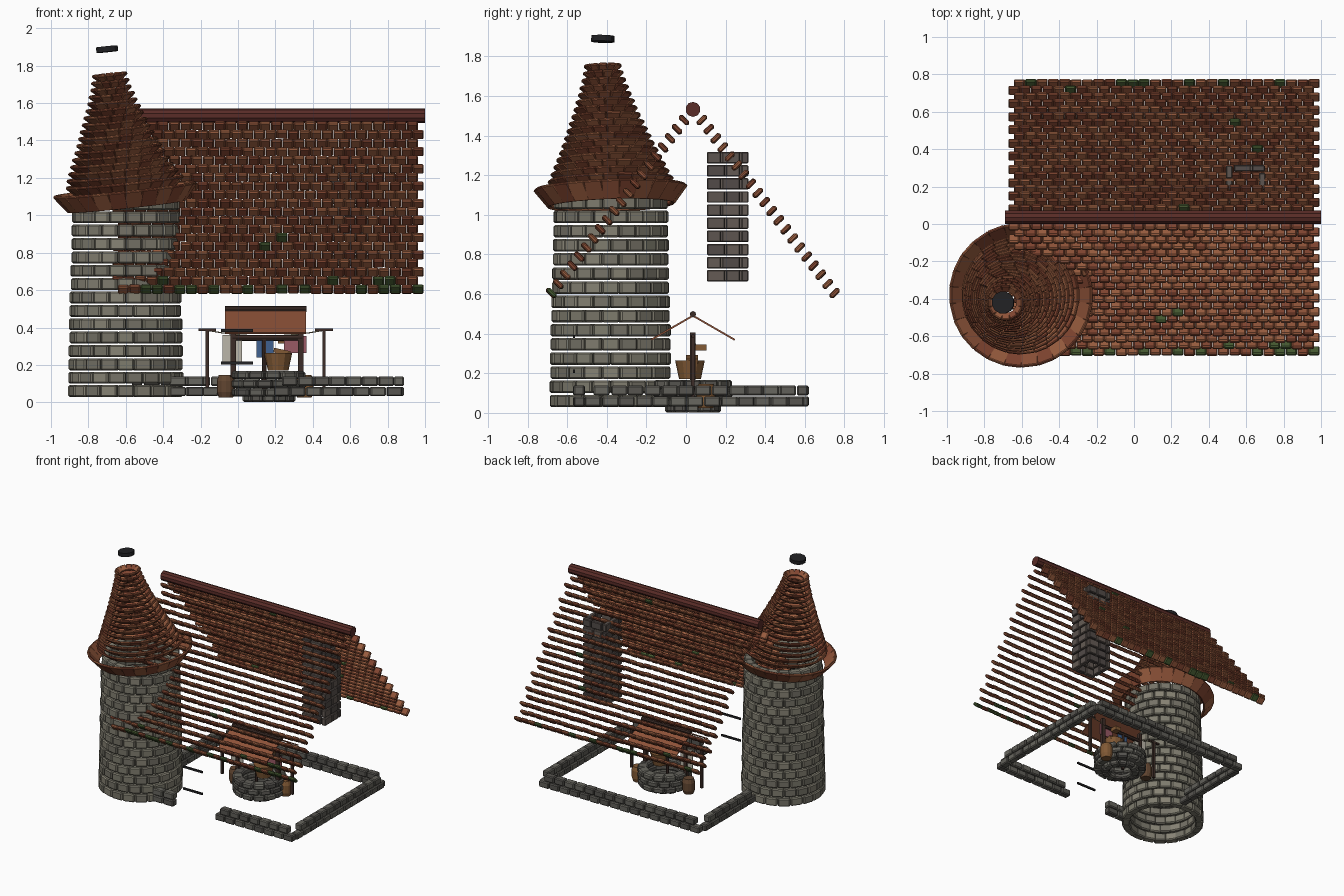
import bpy, bmesh, random
from math import pi, cos, sin, radians, atan2, hypot
from mathutils import Matrix, Vector

if "Cube" in bpy.data.objects:
    bpy.data.objects.remove(bpy.data.objects["Cube"])

random.seed(4)
T = Matrix.Translation
R = lambda deg, axis: Matrix.Rotation(radians(deg), 4, axis)
jit = lambda a: random.uniform(-a, a)


def mat(name, *rgb):
    m = bpy.data.materials.new(name)
    m.diffuse_color = (*rgb, 1)
    m.use_nodes = True
    m.node_tree.nodes["Principled BSDF"].inputs["Base Color"].default_value = m.diffuse_color
    return m


TILE = [mat("tile_a", .27, .085, .04), mat("tile_b", .22, .06, .03),
        mat("tile_c", .32, .11, .05), mat("moss", .06, .10, .03)]
STONE = [mat("stone_a", .21, .20, .155), mat("stone_b", .18, .17, .135), mat("stone_c", .24, .225, .175)]
DARK = [mat("rock_a", .12, .115, .10), mat("rock_b", .095, .09, .08), mat("rock_c", .14, .135, .115)]
BRICK = [mat("brick_a", .11, .09, .08), mat("brick_b", .085, .07, .065), mat("brick_c", .13, .105, .09)]
RIDGE, IRON = mat("ridge", .10, .025, .02), mat("iron", .015, .015, .017)
TIMBER, WOOD = mat("timber", .045, .025, .02), mat("wood", .22, .10, .035)
ROPE = mat("rope", .3, .25, .15)


def finish(bm, name, mats, bevel=0):
    me = bpy.data.meshes.new(name)
    bm.to_mesh(me)
    bm.free()
    ob = bpy.data.objects.new(name, me)
    bpy.context.collection.objects.link(ob)
    for m in mats:
        me.materials.append(m)
    if bevel:
        b = ob.modifiers.new("bevel", 'BEVEL')
        b.width, b.segments = bevel, 1
    return ob


def blocks(name, items, mats, bevel=.006):
    """One object from many boxes: (matrix, size, material index)."""
    bm = bmesh.new()
    for m, size, k in items:
        vs = bmesh.ops.create_cube(bm, size=1, matrix=m @ Matrix.Diagonal((*size, 1)))["verts"]
        for f in {f for v in vs for f in v.link_faces}:
            f.material_index = k
    return finish(bm, name, mats, bevel)


def box(name, c, size, m, rot=None, bevel=0):
    return blocks(name, [(T(c) @ (rot or Matrix()), size, 0)], [m], bevel)


def rod(name, p, q, r, m, sides=8, r2=None):
    p, q = Vector(p), Vector(q)
    d = q - p
    bm = bmesh.new()
    bmesh.ops.create_cone(bm, cap_ends=True, segments=sides, radius1=r, radius2=r if r2 is None else r2,
                          depth=d.length, matrix=T((p + q) / 2) @ d.to_track_quat('Z', 'Y').to_matrix().to_4x4())
    return finish(bm, name, [m])


def ring(c, r, n, size, off=0, tilt=Matrix(), pitch=0, picks=(0, 1, 2), wob=.003):
    """Blocks around a circle; size is (radial, height), r is the middle of the block."""
    out = []
    w = 2 * pi * r / n
    for i in range(n):
        a = 360 * (i + off) / n
        m = T(c) @ tilt @ R(a, 'Z') @ T((r + jit(wob), 0, 0)) @ R(-pitch, 'Y')
        out.append((m, (size[0], w * .97 + size[0] * .1, size[1]), random.choice(picks)))
    return out


# round tower
items = []
for i in range(15):
    r = .31 - .022 * i / 14
    items += ring((-.6, -.38, .06 + .0715 * i), r - .033, 20, (.06, .063), off=.5 * (i % 2))
blocks("tower_stones", items, STONE, .008)

# leaning conical tower roof: skirt plus rings of outward tilted tiles
lean = R(-6, 'Y') @ R(2, 'X')
items = ring((-.6, -.38, 1.095), .345, 26, (.115, .018), tilt=lean, pitch=52, wob=.001)
N = 17
for i in range(N):
    t = i / (N - 1)
    r = .30 * (1 - t) ** 1.2 + .085 * t + .01 * t * (1 - t)
    c = (-.605 - .08 * t ** .7, -.38 - .04 * t, 1.16 + .58 * t)
    items += ring(c, r - .01, max(12, int(2 * pi * r / .07)), (.062 - .015 * t, .016),
                  off=.5 * (i % 2), tilt=lean, pitch=42, wob=.001)
blocks("tower_roof_tiles", items, TILE, .004)
axis = Vector((-.1, .03, 1)).normalized() * .015
tip = Vector((-.7, -.42, 1.888))
rod("tower_finial", tip - axis, tip + axis, .06, IRON, 12)

# gable roof: two slopes of tile rows, moss at the eaves
for side, name in ((-1, "front"), (1, "back")):
    items = []
    for j in range(20):
        t = j / 19
        y, z = .035 + side * (.045 + .67 * t), 1.478 - .873 * t
        for i in range(27):
            x = -.63 + .06 + (i - 1) * .0606 - .012 + (.015 if j % 2 else -.015) + .015
            k = 3 if random.random() < (.45 if j == 19 else .12 if j == 18 else .004) else random.choice((0, 1, 2))
            m = T((x, y + jit(.002), z + jit(.002))) @ R(side * 44, 'X')
            items.append((m, (.059, .058, .024), k))
    blocks(name + "_roof_tiles", items, TILE, .007)
rod("roof_ridge", (-.69, .035, 1.532), (1, .035, 1.532), .038, RIDGE, 10)

# hollow chimney
items = []
for i in range(10):
    z = .692 + .0663 * i
    for s in range(4):
        for u, w in ((-.068, .07), (.018, .09)) if i % 2 else ((-.058, .09), (.028, .07)):
            m = T((.597, .21, z)) @ R(90 * s, 'Z') @ T((u, -.088, 0))
            items.append((m, (w, .034, .058), random.choice((0, 1, 2))))
blocks("chimney_bricks", items, BRICK, .005)

# low boundary wall with a doorway gap at the front
items = []
runs = [((.88, -.54), (.19, -.54)), ((-.18, -.54), (-.37, -.54)), ((.86, -.51), (.86, .6)),
        ((.88, .59), (-.55, .59)), ((-.54, .56), (-.54, -.08))]
for p, q in runs:
    d = Vector(q) - Vector(p)
    n = max(2, round(d.length / .088))
    a = atan2(d.y, d.x)
    for k, z in enumerate((.058, .113)):
        for i in range(n - (k if n > 4 else 0)):
            c = Vector(p) + d * (i + .5 + (.5 * k if n > 4 else 0)) / n
            items.append((T((c.x, c.y + jit(.003), z)) @ Matrix.Rotation(a, 4, 'Z'),
                          (d.length / n * .95, .055, .05), random.choice((0, 1, 2))))
blocks("boundary_wall", items, DARK, .007)
for z in (.21, .385):
    box("door_strap", (-.005, -.565, z), (.17, .01, .016), IRON)

# well: base stones, ring, posts, small roof, windlass and bucket
WX, WY = .165, .035
items = ring((WX, WY, .022), .11, 12, (.06, .04))
for i in range(3):
    items += ring((WX, WY, .053 + .046 * i), .158, 13, (.075, .043), off=.5 * (i % 2))
blocks("well_stones", items, DARK, .009)
for x in (-.025, .335):
    box("well_post", (x, WY, .27), (.028, .028, .27), TIMBER)
rod("windlass", (-.03, WY, .345), (.345, WY, .345), .016, TIMBER)
for s in (-1, 1):
    box("well_roof_panel", (.147, WY + s * .105, .43), (.435, .245, .009), TILE[0], R(-s * 30, 'X'))
rod("well_roof_ridge", (-.07, WY, .498), (.365, WY, .498), .016, TIMBER)
rod("well_rope", (.14, WY, .04), (.14, WY, .36), .012, TIMBER)
rod("bucket", (.215, .02, .17), (.215, .02, .265), .055, WOOD, 12, .075)
box("bucket_plank", (.235, .03, .27), (.09, .06, .025), WOOD, R(12, 'Y'))
box("crank_handle", (.24, .075, .33), (.05, .055, .03), WOOD)

# barrels on either side of the well
prof = ((-.06, .038), (-.03, .048), (.03, .048), (.06, .038))
for name, c in (("left_barrel", (-.065, .06, .085)), ("right_barrel", (.355, .1, .085))):
    bm = bmesh.new()
    loops = [[bm.verts.new((c[0] + r * cos(a * pi / 6), c[1] + r * sin(a * pi / 6), c[2] + z))
              for a in range(12)] for z, r in prof]
    for lo, hi in zip(loops, loops[1:]):
        for a in range(12):
            bm.faces.new((lo[a], lo[(a + 1) % 12], hi[(a + 1) % 12], hi[a]))
    bm.faces.new(loops[0][::-1])
    bm.faces.new(loops[-1])
    finish(bm, name, [WOOD if "right" in name else mat("barrel_wood", .12, .06, .03)])

# washing line with three cloths
for x in (-.165, .46):
    box("line_post", (x, .035, .235), (.018, .018, .31), TIMBER)
    box("line_crossbar", (x, .035, .388), (.095, .016, .014), TIMBER)
pts = [(-.165 + .625 * i / 8, .035, .385 - .03 * (1 - ((i - 4) / 4) ** 2)) for i in range(9)]
for p, q in zip(pts, pts[1:]):
    rod("washing_line", p, q, .003, ROPE, 6)
for name, x, z, w, h, rgb in (("white_cloth", -.03, .285, .105, .15, (.5, .47, .4)),
                              ("blue_cloth", .145, .295, .09, .11, (.05, .12, .28)),
                              ("pink_cloth", .305, .31, .12, .09, (.32, .10, .13))):
    box(name, (x, .035, z), (w, .006, h), mat(name, *rgb))
